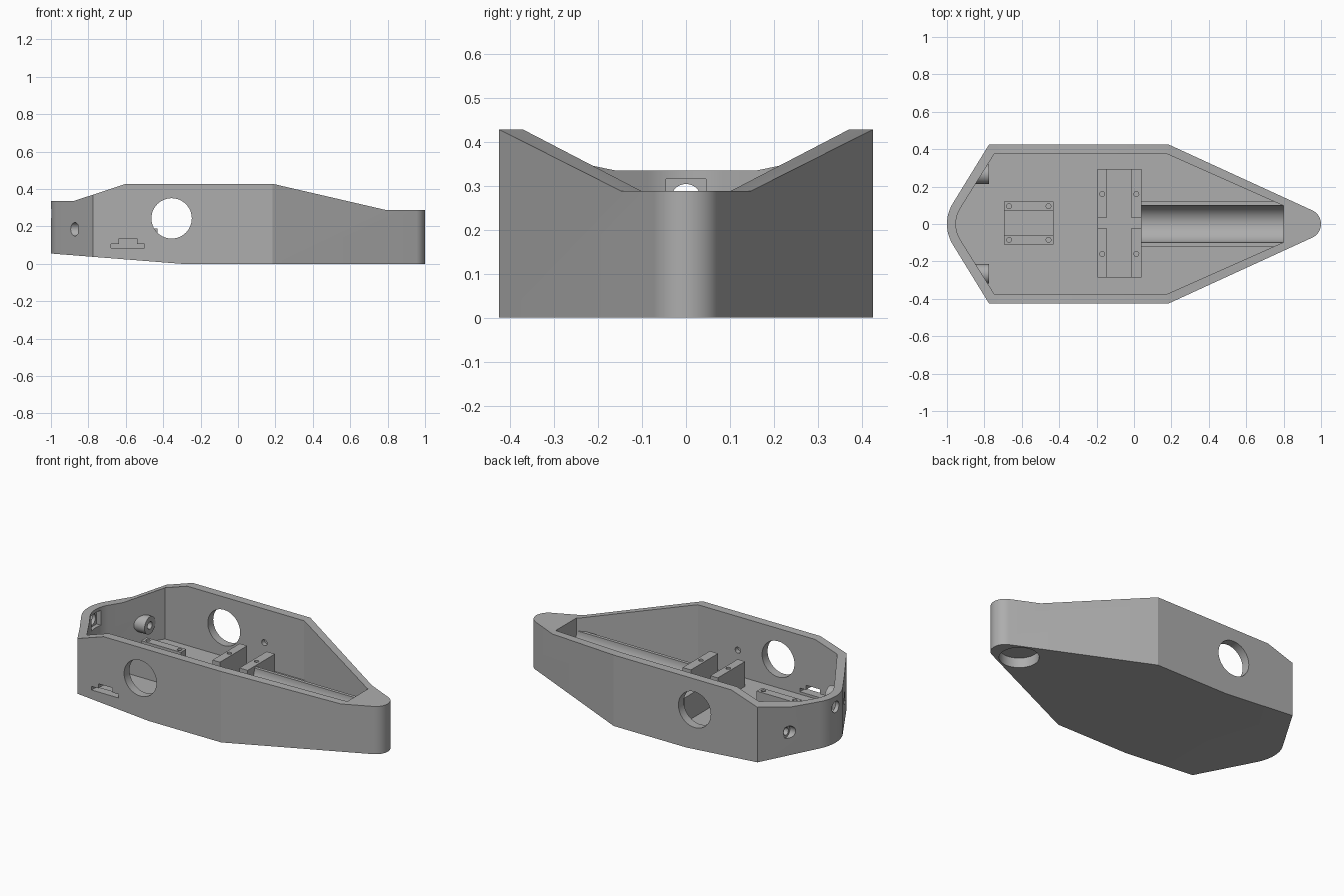
import bpy, bmesh, math
from mathutils import Matrix, Vector

cube = bpy.data.objects.get("Cube")
if cube:
    bpy.data.objects.remove(cube, do_unlink=True)

grey = bpy.data.materials.new("plain grey")
grey.use_nodes = True
COLOUR = (0.42, 0.42, 0.42, 1)
grey.diffuse_color = COLOUR
grey.node_tree.nodes["Principled BSDF"].inputs["Base Color"].default_value = COLOUR


def make(name, bm):
    bmesh.ops.recalc_face_normals(bm, faces=bm.faces)
    mesh = bpy.data.meshes.new(name)
    bm.to_mesh(mesh)
    bm.free()
    mesh.materials.append(grey)
    obj = bpy.data.objects.new(name, mesh)
    bpy.context.collection.objects.link(obj)
    return obj


def box(name, x0, x1, y0, y1, z0, z1):
    bm = bmesh.new()
    bmesh.ops.create_cube(bm, size=1)
    bmesh.ops.scale(bm, verts=bm.verts, vec=(x1 - x0, y1 - y0, z1 - z0))
    bmesh.ops.translate(bm, verts=bm.verts,
                        vec=((x0 + x1) / 2, (y0 + y1) / 2, (z0 + z1) / 2))
    return make(name, bm)


def rod(start, end, radius, name="cutter"):
    a, b = Vector(start), Vector(end)
    turn = (b - a).to_track_quat("Z", "Y").to_matrix().to_4x4()
    bm = bmesh.new()
    bmesh.ops.create_cone(bm, cap_ends=True, segments=48, radius1=radius, radius2=radius,
                          depth=(b - a).length, matrix=Matrix.Translation((a + b) / 2) @ turn)
    return make(name, bm)


def prism(name, points, offset):
    bm = bmesh.new()
    face = bm.faces.new([bm.verts.new(p) for p in points])
    new = bmesh.ops.extrude_face_region(bm, geom=[face])["geom"]
    bmesh.ops.translate(bm, verts=[v for v in new if isinstance(v, bmesh.types.BMVert)],
                        vec=offset)
    return make(name, bm)


def combine(obj, cutters, operation="DIFFERENCE"):
    # Apply booleans and discard the cutters
    for c in cutters:
        mod = obj.modifiers.new("cut", "BOOLEAN")
        mod.operation, mod.object, mod.solver = operation, c, "EXACT"
    bpy.context.view_layer.update()
    graph = bpy.context.evaluated_depsgraph_get()
    mesh = bpy.data.meshes.new_from_object(obj.evaluated_get(graph))
    obj.modifiers.clear()
    obj.data = mesh
    for c in cutters:
        bpy.data.objects.remove(c, do_unlink=True)


def arc(cx, r, a0, a1, n=16):
    return [(cx + r * math.cos(math.radians(a0 + (a1 - a0) * i / n)),
             r * math.sin(math.radians(a0 + (a1 - a0) * i / n))) for i in range(n + 1)]


# Hull: plan outline trimmed to the side profile
outline = ([(0.185, 0.425), (-0.775, 0.425)] + arc(-0.79, 0.21, 148, 212)
           + [(-0.775, -0.425), (0.185, -0.425)] + arc(0.92, 0.08, -65, 65))
hull = prism("hull", [(x, y, -0.1) for x, y in outline], (0, 0, 0.7))
side = [(-1.1, 0.063), (-0.3, 0), (1.1, 0), (1.1, 0.288), (0.79, 0.288),
        (0.185, 0.428), (-0.6, 0.428), (-0.88, 0.335), (-1.1, 0.335)]
combine(hull, [prism("cutter", [(x, -0.6, z) for x, z in side], (0, 1.2, 0))], "INTERSECT")

# Cavity, leaving two tubular bosses on the slanted walls
FLOOR = 0.07
inner = ([(0.18, 0.373), (-0.748, 0.373)] + arc(-0.79, 0.162, 148, 212)
         + [(-0.748, -0.373), (0.18, -0.373), (0.8, -0.097), (0.8, 0.097)])
cavity = prism("cavity", [(x, y, FLOOR) for x, y in inner], (0, 0, 0.6))
combine(cavity, [rod((-1.1, s * 0.267, 0.185), (-0.775, s * 0.267, 0.185), 0.052)
                 for s in (-1, 1)])
combine(hull, [cavity])

cuts = [
    # Round side windows
    rod((-0.355, -0.6, 0.243), (-0.355, 0.6, 0.243), 0.108),
    # Stepped slot in the front wall
    box("cutter", -0.68, -0.5, -0.5, -0.36, 0.085, 0.107),
    box("cutter", -0.635, -0.54, -0.5, -0.36, 0.1, 0.135),
    # Blind recess underneath
    rod((0.82, 0, -0.1), (0.82, 0, 0.06), 0.11),
    # End hole and its square pocket
    rod((-1.1, 0, 0.27), (-0.9, 0, 0.27), 0.034),
    box("cutter", -0.975, -0.9, -0.045, 0.045, 0.225, 0.315),
]
for s in (-1, 1):
    # Boss bores with counterbores, and blind holes inside the side walls
    cuts += [rod((-1.1, s * 0.267, 0.185), (-0.7, s * 0.267, 0.185), 0.022),
             rod((-1.1, s * 0.267, 0.185), (-0.855, s * 0.267, 0.185), 0.036),
             rod((-0.085, s * 0.33, 0.225), (-0.085, s * 0.4, 0.225), 0.018)]
combine(hull, cuts)

# Long cradle with a half-round trough
cradle = box("cradle", 0.04, 0.81, -0.12, 0.12, FLOOR - 0.005, 0.21)
combine(cradle, [rod((0, 0, 0.21), (0.8, 0, 0.21), 0.1)])
parts = [hull, cradle]


def mount(name, x0, x1, y0, y1, top, holes):
    block = box(name, x0, x1, y0, y1, FLOOR - 0.005, top)
    combine(block, [rod((x, y, top - 0.05), (x, y, top + 0.05), 0.013) for x, y in holes])
    parts.append(block)


# Four tall mounting blocks on a low pad
for x0, x1 in ((-0.195, -0.145), (-0.015, 0.04)):
    for y0, y1 in ((0.035, 0.295), (-0.285, -0.025)):
        mount("tall_mount", x0, x1, y0, y1, 0.22, [((x0 + x1) / 2, (y0 + y1) / 2 - 0.005)])
parts.append(box("tall_mount_pad", -0.195, 0.04, -0.285, 0.295, FLOOR - 0.005, 0.085))

# Two low mounting bars on a pad
for y0 in (0.07, -0.11):
    mount("low_mount", -0.695, -0.43, y0, y0 + 0.05, 0.19,
          [(-0.668, y0 + 0.025), (-0.457, y0 + 0.025)])
parts.append(box("low_mount_pad", -0.695, -0.43, -0.07, 0.08, FLOOR - 0.005, 0.08))

# Smooth the curved walls, keep the creases
for p in parts:
    p.data.shade_smooth()
    p.data.set_sharp_from_angle(angle=math.radians(22))
